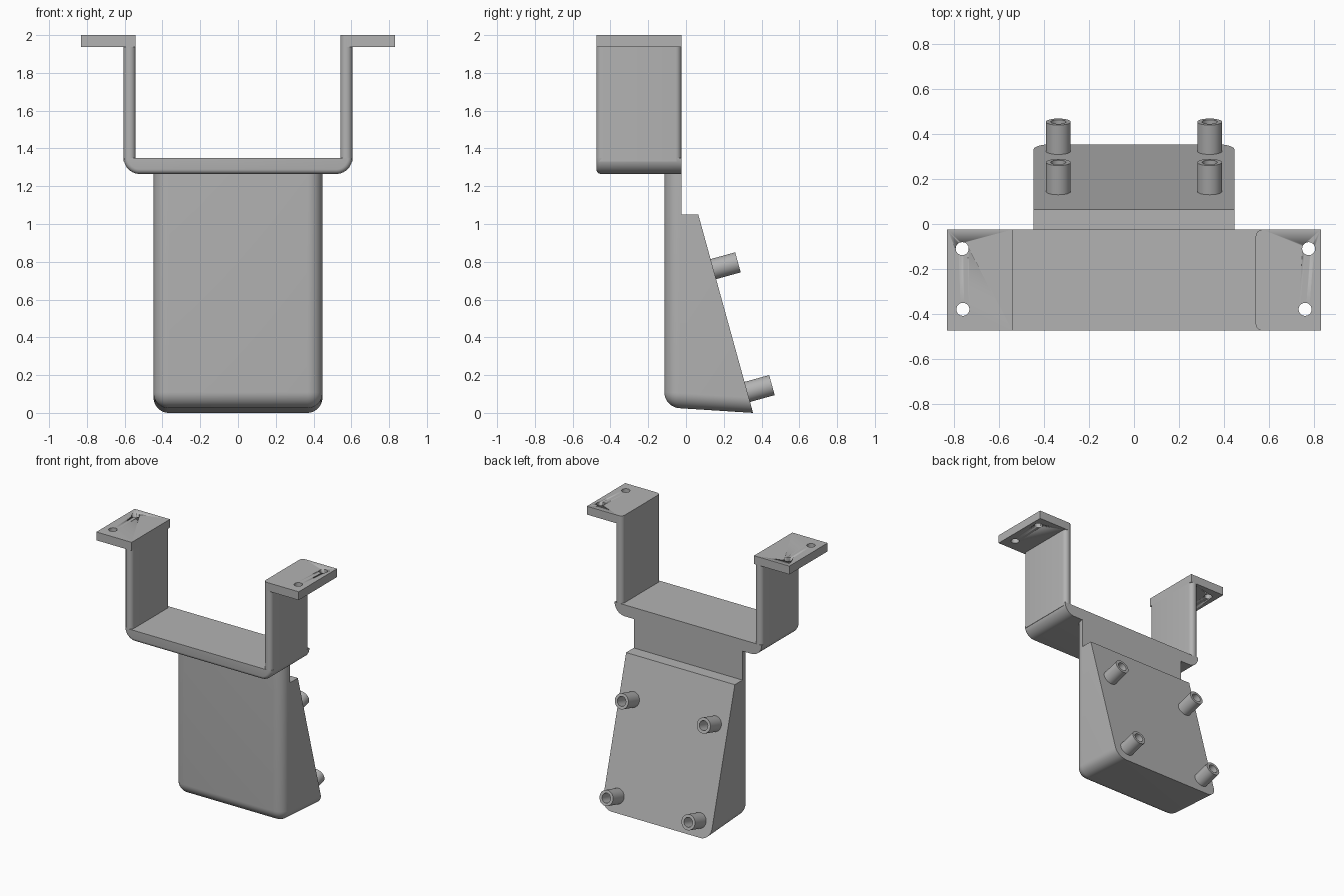
import bpy, bmesh, math
from mathutils import Matrix, Vector

cube = bpy.data.objects.get("Cube")
if cube:
    bpy.data.objects.remove(cube, do_unlink=True)

grey = bpy.data.materials.new("grey plastic")
grey.use_nodes = True
grey.diffuse_color = (0.45, 0.45, 0.45, 1)
grey.node_tree.nodes["Principled BSDF"].inputs["Base Color"].default_value = (0.45, 0.45, 0.45, 1)

BACK, FRONT = -0.025, -0.475


def finish(bm, name, matrix=None):
    """Turn a bmesh into a smooth-by-angle object."""
    bmesh.ops.recalc_face_normals(bm, faces=bm.faces)
    mesh = bpy.data.meshes.new(name)
    bm.to_mesh(mesh)
    bm.free()
    mesh.materials.append(grey)
    ob = bpy.data.objects.new(name, mesh)
    bpy.context.collection.objects.link(ob)
    if matrix:
        ob.matrix_world = matrix
    bpy.ops.object.select_all(action='DESELECT')
    ob.select_set(True)
    bpy.context.view_layer.objects.active = ob
    bpy.ops.object.shade_smooth_by_angle(angle=math.radians(30))
    return ob


def prism(points, direction):
    """Extrude a flat outline."""
    bm = bmesh.new()
    face = bm.faces.new([bm.verts.new(p) for p in points])
    new = bmesh.ops.extrude_face_region(bm, geom=[face])["geom"]
    bmesh.ops.translate(bm, vec=direction, verts=[v for v in new if isinstance(v, bmesh.types.BMVert)])
    bmesh.ops.recalc_face_normals(bm, faces=bm.faces)
    return bm


def box(x0, x1, y0, y1, z0, z1):
    return prism([(x0, y0, z0), (x1, y0, z0), (x1, y1, z0), (x0, y1, z0)], (0, 0, z1 - z0))


def round_edges(bm, rule, radius, segments=8):
    """Round every edge whose two end points satisfy the rule."""
    edges = [e for e in bm.edges if rule(e.verts[0].co, e.verts[1].co)]
    bmesh.ops.bevel(bm, geom=edges, offset=radius, segments=segments,
                    profile=0.5, affect='EDGES', clamp_overlap=True)


def upright(a, b):
    return abs(a.z - b.z) > 0.01 and abs(a.x - b.x) < 0.001 and abs(a.y - b.y) < 0.001


# Wedge-shaped body with rounded front and underside
side = [(-0.115, 0.03), (-0.115, 1.28), (BACK, 1.28), (BACK, 1.05), (0.065, 1.05), (0.355, 0)]
body = prism([(-0.447, y, z) for y, z in side], (0.894, 0, 0))


def body_edge(a, b):
    front = a.y < -0.11 and b.y < -0.11 and min(a.z, b.z) < 1.2
    under = a.z < 0.1 and b.z < 0.1 and min(a.y, b.y) < 0
    return front or under


round_edges(body, body_edge, 0.08, 10)
finish(body, "wedge_body")

# Cradle floor with rounded lower corners and front lip
R = 0.085
arc = [math.radians(90 * i / 10) for i in range(11)]
right = [(0.605 - R + R * math.sin(t), 1.35 - R * math.cos(t)) for t in arc]
outline = right + [(-x, z) for x, z in reversed(right)]
floor = prism([(x, FRONT, z) for x, z in outline], (0, BACK - FRONT, 0))
round_edges(floor, lambda a, b: max(a.y, b.y) < FRONT + 0.001 and min(a.z, b.z) < 1.349, 0.025, 5)
finish(floor, "cradle_floor")

for s, label in ((1, "left"), (-1, "right")):
    # Side arm with rounded upright edges
    arm = box(min(s * 0.542, s * 0.605), max(s * 0.542, s * 0.605), FRONT, BACK, 1.33, 1.98)
    round_edges(arm, upright, 0.03, 6)
    finish(arm, label + "_arm")

    # Mounting flange, rounded at the inner corners on one side only
    flange = box(min(s * 0.542, s * 0.832), max(s * 0.542, s * 0.832), FRONT, BACK, 1.938, 2.0)
    if s > 0:
        round_edges(flange, lambda a, b: upright(a, b) and a.x < 0.6, 0.03, 6)
    plate = finish(flange, label + "_flange")

    # Screw holes through the flange
    for x, y in ((0.778 if s > 0 else 0.765, -0.11), (0.762, -0.38)):
        bm = bmesh.new()
        bmesh.ops.create_cone(bm, cap_ends=True, segments=32, radius1=0.029, radius2=0.029, depth=0.3)
        cutter = finish(bm, "hole_cutter", Matrix.Translation((s * x, y, 1.97)))
        cutter.hide_render = True
        bpy.context.view_layer.objects.active = plate
        mod = plate.modifiers.new("hole", 'BOOLEAN')
        mod.operation = 'DIFFERENCE'
        mod.solver = 'EXACT'
        mod.object = cutter
        bpy.ops.object.modifier_apply(modifier=mod.name)
        bpy.data.objects.remove(cutter, do_unlink=True)

    # Hollow standoffs on the sloping back
    axis = Vector((0, 1.05, 0.29)).normalized()
    turn = axis.to_track_quat('Z', 'Y').to_matrix().to_4x4()
    for y, z, place in ((0.275, 0.797, "upper"), (0.455, 0.147, "lower")):
        bm = bmesh.new()
        profile = [(0.055, -0.17), (0.055, 0), (0.034, 0), (0.034, -0.12), (0, -0.12)]
        verts = [bm.verts.new((r, 0, h)) for r, h in profile]
        edges = [bm.edges.new(pair) for pair in zip(verts, verts[1:])]
        bmesh.ops.spin(bm, geom=verts + edges, cent=(0, 0, 0), axis=(0, 0, 1),
                       angle=2 * math.pi, steps=32, use_merge=False)
        bmesh.ops.remove_doubles(bm, verts=bm.verts, dist=0.0005)
        finish(bm, f"{place}_{label}_standoff", Matrix.Translation((s * 0.337, y, z)) @ turn)
